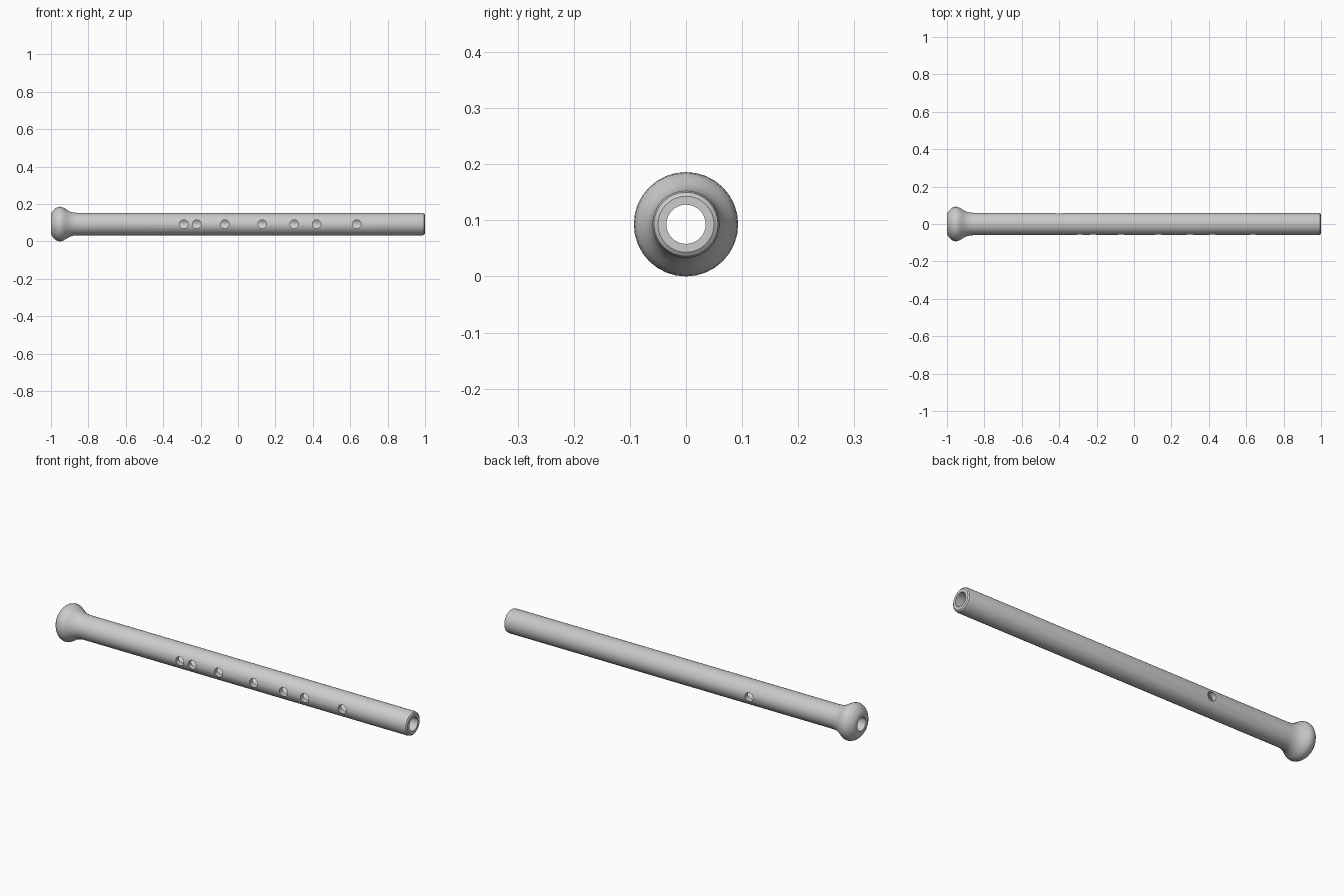
import bpy
import bmesh
import math
from mathutils import Matrix, Vector

cube = bpy.data.objects.get("Cube")
if cube:
    bpy.data.objects.remove(cube, do_unlink=True)

AXIS_Z = 0.093
SIDES = 32

grey = bpy.data.materials.new("light_grey")
grey.use_nodes = True
colour = (0.6, 0.6, 0.6, 1)
grey.diffuse_color = colour
grey.node_tree.nodes["Principled BSDF"].inputs["Base Color"].default_value = colour


def add_object(name, bm):
    mesh = bpy.data.meshes.new(name)
    bmesh.ops.recalc_face_normals(bm, faces=bm.faces)
    bm.to_mesh(mesh)
    bm.free()
    mesh.materials.append(grey)
    obj = bpy.data.objects.new(name, mesh)
    bpy.context.collection.objects.link(obj)
    return obj


# Tube with flared mouthpiece: closed (x, radius) profile spun about the long axis
profile = [
    (-1.0, 0.035), (-1.0, 0.052), (-0.995, 0.063), (-0.985, 0.076),
    (-0.972, 0.087), (-0.955, 0.093), (-0.94, 0.091), (-0.925, 0.083),
    (-0.91, 0.073), (-0.895, 0.066), (-0.88, 0.062), (-0.86, 0.06),
    (0.985, 0.06), (0.995, 0.057), (1.0, 0.05), (1.0, 0.035),
]
bm = bmesh.new()
ring = [bm.verts.new((x, 0, AXIS_Z + r)) for x, r in profile]
edges = [bm.edges.new((a, b)) for a, b in zip(ring, ring[1:] + ring[:1])]
bmesh.ops.spin(bm, geom=ring + edges, cent=(0, 0, AXIS_Z), axis=(1, 0, 0),
               angle=math.tau, steps=SIDES, use_merge=True)
bmesh.ops.remove_doubles(bm, verts=bm.verts, dist=1e-5)
flute = add_object("flute_body", bm)

# Finger holes through the front wall, thumb hole through the back wall
holes = [(x, -1) for x in (-0.29, -0.22, -0.07, 0.13, 0.30, 0.42, 0.635)]
holes.append((-0.40, 1))
bm = bmesh.new()
for x, side in holes:
    place = Matrix.Translation(Vector((x, side * 0.06, AXIS_Z)))
    bmesh.ops.create_cone(bm, cap_ends=True, segments=20, radius1=0.023,
                          radius2=0.023, depth=0.09,
                          matrix=place @ Matrix.Rotation(math.pi / 2, 4, "X"))
cutter = add_object("hole_cutter", bm)
cutter.hide_render = True

cut = flute.modifiers.new("holes", "BOOLEAN")
cut.operation = "DIFFERENCE"
cut.solver = "EXACT"
cut.object = cutter

bpy.ops.object.select_all(action="DESELECT")
flute.select_set(True)
bpy.context.view_layer.objects.active = flute
bpy.ops.object.modifier_apply(modifier=cut.name)
bpy.data.objects.remove(cutter, do_unlink=True)
bpy.ops.object.shade_smooth_by_angle(angle=math.radians(35))
